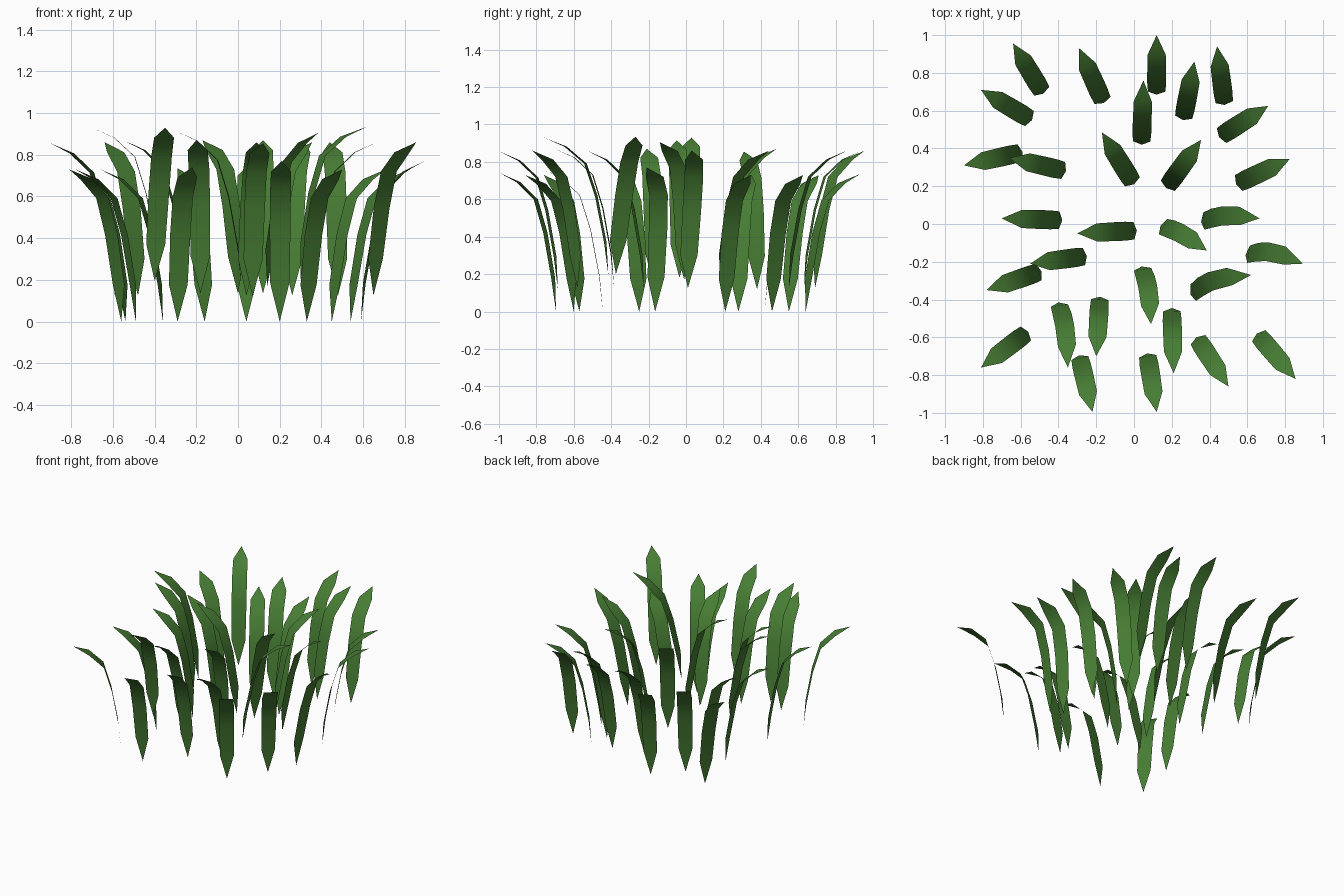
import bpy
from mathutils import Vector

green = bpy.data.materials.new("grass_green")
green.diffuse_color = (0.063, 0.205, 0.034, 1)

# blade side profile: outward fraction, height fraction, half width, bow fraction
PROFILE = [(0.0, 0.0, 0.0, 0.0), (0.05, 0.24, 0.046, 0.2), (0.19, 0.57, 0.05, 0.7),
           (0.36, 0.81, 0.05, 1.0), (0.67, 0.935, 0.048, 0.8), (1.0, 1.0, 0.0, 0.0)]


def blade(name, base, tip, top, bow=0.0):
    """A flat pointed leaf that rises from base and curls outward to tip."""
    low = 0.0 if top < 0.8 else top - 0.735
    b, t = Vector((*base, low)), Vector((*tip, top))
    out = Vector((t.x - b.x, t.y - b.y, 0))
    side = Vector((-out.y, out.x, 0)).normalized()
    verts = []
    for r, h, w, k in PROFILE:
        c = b + out * r + side * (bow * k) + Vector((0, 0, (top - low) * h))
        verts += [c] if w == 0 else [c + side * w, c - side * w]
    n = len(verts)
    faces = [(0, 2, 1)]
    faces += [(i, i + 1, i + 3, i + 2) for i in range(1, n - 4, 2)]
    faces += [(n - 3, n - 2, n - 1)]
    mesh = bpy.data.meshes.new(name)
    mesh.from_pydata(verts, [], faces)
    mesh.materials.append(green)
    for p in mesh.polygons:
        p.use_smooth = True
    bpy.context.collection.objects.link(bpy.data.objects.new(name, mesh))


def row(name, *blades):
    for i, (bx, by, tx, ty, top, *bow) in enumerate(blades):
        blade(f"{name}_{i + 1}", (bx, by), (tx, ty), top, *bow)


# blades leaning to the back
row("back_blade",
    (-.48, .69, -.64, .955, .86), (-.16, .64, -.29, .93, .735), (.12, .685, .12, 1.0, .87),
    (.26, .55, .32, .86, .86), (.48, .63, .44, .94, .86), (.04, .42, .05, .76, .75),
    (0, .21, -.17, .485, .87), (.17, .19, .355, .445, .86))
# blades leaning to the left
row("left_blade",
    (-.54, .55, -.81, .71, .73), (-.59, .38, -.90, .31, .855), (-.36, .28, -.66, .35, .73),
    (-.38, .02, -.70, .03, .93), (.015, -.035, -.30, -.05, .915), (-.25, -.17, -.55, -.21, .87),
    (-.49, -.25, -.78, -.35, .73), (-.56, -.57, -.81, -.76, .73))
# blades leaning to the right
row("right_blade",
    (.45, .46, .71, .625, .73), (.54, .21, .825, .345, .73), (.14, -.01, .385, -.14, .905, .015),
    (.355, .01, .665, .03, .86, .025), (.59, -.165, .895, -.21, .77, .035),
    (.30, -.375, .62, -.27, .935, .035))
# blades leaning to the front
row("front_blade",
    (.04, -.225, .09, -.53, .86, .015), (.20, -.445, .21, -.79, .77), (.33, -.60, .50, -.86, .73),
    (.65, -.58, .855, -.82, .86), (.07, -.685, .12, -.995, .855), (-.29, -.695, -.22, -.995, .74),
    (-.40, -.415, -.35, -.76, .93, .015), (-.18, -.385, -.20, -.70, .87))
